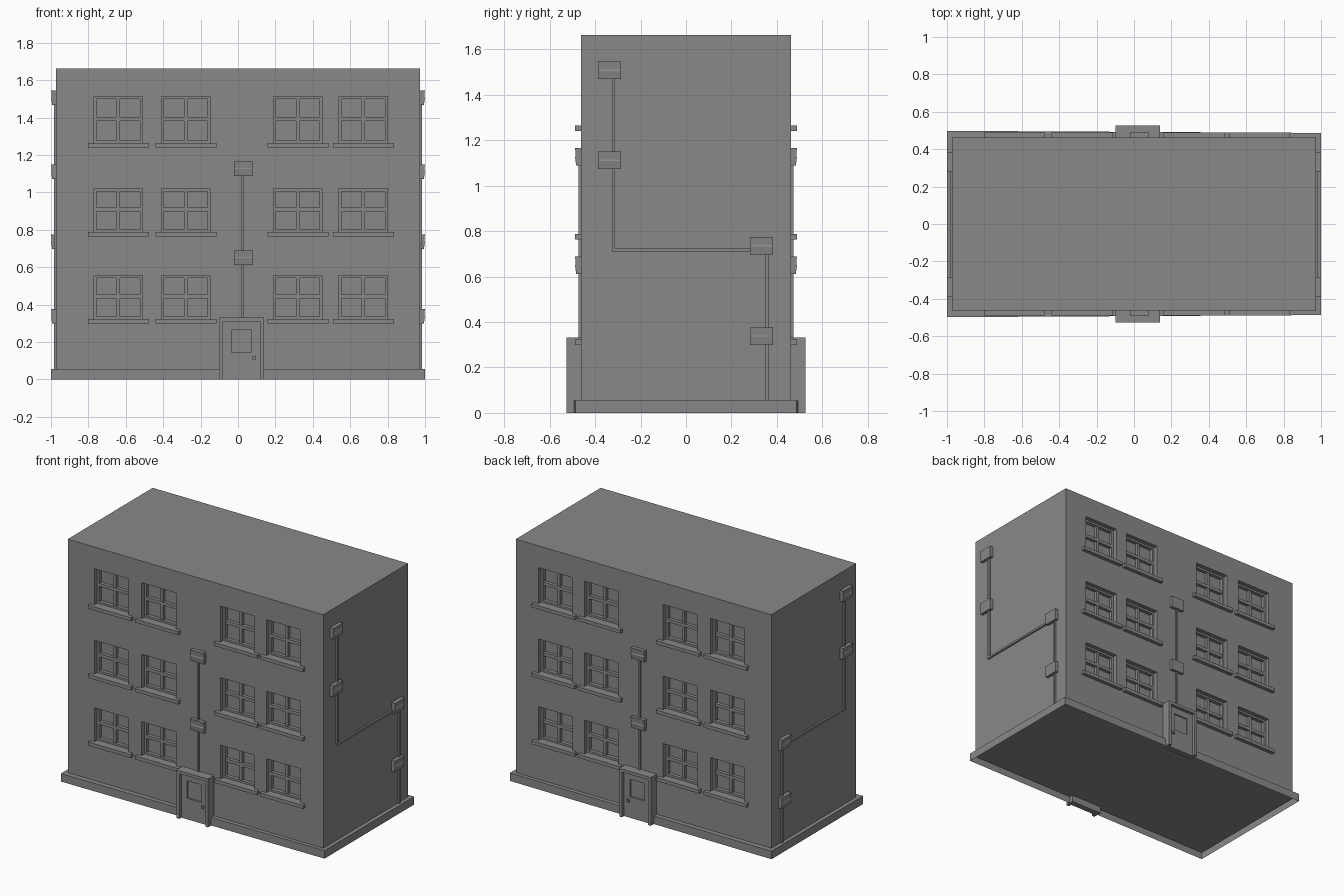
import bpy
import bmesh

if "Cube" in bpy.data.objects:
    bpy.data.objects.remove(bpy.data.objects["Cube"], do_unlink=True)

grey = bpy.data.materials.new("plain grey")
grey.use_nodes = True
colour = (0.25, 0.25, 0.25, 1)
grey.diffuse_color = colour
grey.node_tree.nodes["Principled BSDF"].inputs["Base Color"].default_value = colour

WX, WY, TOP = 0.973, 0.462, 1.662   # wall half width, half depth, roof height
BASE = 0.055                        # plinth height


def add_prism(bm, bottom, top):
    """Closed solid between two matching loops of points."""
    a = [bm.verts.new(p) for p in bottom]
    b = [bm.verts.new(p) for p in top]
    faces = [bm.faces.new(a), bm.faces.new(b)]
    for i in range(len(a)):
        j = (i + 1) % len(a)
        faces.append(bm.faces.new((a[i], a[j], b[j], b[i])))
    return faces


def add_box(bm, x0, x1, y0, y1, z0, z1):
    loop = [(x0, y0), (x1, y0), (x1, y1), (x0, y1)]
    return add_prism(bm, [(x, y, z0) for x, y in loop], [(x, y, z1) for x, y in loop])


def add_frame(bm, x0, x1, y0, y1, z0, z1, w, sill=True):
    """Rectangular frame facing the front, with an optional bottom rail."""
    low = z0 + w if sill else z0
    add_box(bm, x0, x0 + w, y0, y1, low, z1 - w)
    add_box(bm, x1 - w, x1, y0, y1, low, z1 - w)
    add_box(bm, x0, x1, y0, y1, z1 - w, z1)
    if sill:
        add_box(bm, x0, x1, y0, y1, z0, z0 + w)


def finish(name, bm, mirror=None):
    bmesh.ops.recalc_face_normals(bm, faces=bm.faces)
    mesh = bpy.data.meshes.new(name)
    bm.to_mesh(mesh)
    bm.free()
    mesh.materials.append(grey)
    obj = bpy.data.objects.new(name, mesh)
    bpy.context.collection.objects.link(obj)
    if mirror:
        mod = obj.modifiers.new("mirror", 'MIRROR')
        mod.use_axis = [axis == mirror for axis in "xyz"]
        mod.use_mirror_merge = False
    return obj


# Window openings as (left, right, bottom, top)
columns = [(-0.77, -0.51), (-0.41, -0.15), (0.19, 0.45), (0.54, 0.80)]
rows = [(0.322, 0.555), (0.787, 1.02), (1.264, 1.512)]
openings = [c + r for c in columns for r in rows]
RECESS = 0.055

# Walls with the window recesses cut out front and back
bm = bmesh.new()
add_box(bm, -WX, WX, -WY, WY, BASE - 0.005, TOP)
walls = finish("walls", bm)
bm = bmesh.new()
for x0, x1, z0, z1 in openings:
    for s in (-1, 1):
        add_box(bm, x0, x1, *sorted((s * (WY - RECESS), s * (WY + 0.1))), z0, z1)
cutter = finish("window_cutter", bm)
cutter.hide_render = True
cutter.hide_viewport = True
cutter.display_type = 'WIRE'
cut = walls.modifiers.new("window openings", 'BOOLEAN')
cut.object = cutter
cut.operation = 'DIFFERENCE'
cut.solver = 'EXACT'

# Window frames with glazing bars
bm = bmesh.new()
back, face = -WY + RECESS, -WY + 0.03
for x0, x1, z0, z1 in openings:
    add_frame(bm, x0, x1, face, back, z0, z1, 0.014)
    mid_x, mid_z = (x0 + x1) / 2, z0 + 0.52 * (z1 - z0)
    add_box(bm, mid_x - 0.01, mid_x + 0.01, face + 0.004, back, z0 + 0.014, z1 - 0.014)
    add_box(bm, x0 + 0.014, x1 - 0.014, face + 0.002, back, mid_z - 0.011, mid_z + 0.011)
finish("window_frames", bm, "y")

# Window sills
bm = bmesh.new()
for x0, x1, z0, z1 in openings:
    add_box(bm, x0 - 0.031, x1 + 0.035, -0.488, -WY + 0.03, z0 - 0.024, z0)
finish("window_sills", bm, "y")

# Plinth, slightly tapered in plan and hollow underneath
bm = bmesh.new()
plan = [(-1, -0.498), (1, -0.487), (1, 0.487), (-1, 0.498)]
under = add_prism(bm, [(x, y, 0) for x, y in plan], [(x, y, BASE) for x, y in plan])[0]
bmesh.ops.recalc_face_normals(bm, faces=bm.faces)
bmesh.ops.inset_individual(bm, faces=[under], thickness=0.004)
bmesh.ops.translate(bm, verts=under.verts, vec=(0, 0, BASE - 0.008))
finish("plinth", bm)

# Door surround
bm = bmesh.new()
add_frame(bm, -0.10, 0.14, -0.526, -WY, 0, 0.332, 0.021, sill=False)
finish("door_surround", bm, "y")

# Door leaf with a sunken panel
bm = bmesh.new()
add_box(bm, -0.079, -0.035, -0.503, -WY, 0, 0.311)
add_box(bm, 0.073, 0.119, -0.503, -WY, 0, 0.311)
add_box(bm, -0.035, 0.073, -0.503, -WY, 0, 0.145)
add_box(bm, -0.035, 0.073, -0.503, -WY, 0.265, 0.311)
add_box(bm, -0.035, 0.073, -0.494, -WY, 0.145, 0.265)
finish("door", bm, "y")

# Door handle
bm = bmesh.new()
add_box(bm, 0.077, 0.095, -0.513, -0.503, 0.107, 0.125)
finish("door_handle", bm, "y")

# Meter boxes: a shallow ridged profile, drawn as (outward, height)
profile = [(0, 0), (0.021, 0), (0.026, 0.036), (0.023, 0.042), (0.026, 0.077), (0, 0.077)]

bm = bmesh.new()
for z in (1.088, 0.612):
    add_prism(bm, [(-0.022, -WY - d, z + h) for d, h in profile],
              [(0.08, -WY - d, z + h) for d, h in profile])
finish("front_boxes", bm, "y")

bm = bmesh.new()
for y, z in [(-0.388, 1.468), (-0.388, 1.072), (0.281, 0.697), (0.281, 0.299)]:
    add_prism(bm, [(WX + d, y, z + h) for d, h in profile],
              [(WX + d, y + 0.102, z + h) for d, h in profile])
finish("side_boxes", bm, "x")

# Conduits linking the boxes
bm = bmesh.new()
add_box(bm, 0.018, 0.032, -WY - 0.012, -WY, 0.33, 1.1)
finish("front_conduit", bm, "y")

bm = bmesh.new()
add_box(bm, WX, WX + 0.012, -0.326, -0.312, 0.724, 1.5)
add_box(bm, WX, WX + 0.012, -0.326, 0.30, 0.71, 0.724)
add_box(bm, WX, WX + 0.012, 0.348, 0.362, BASE, 0.72)
finish("side_conduit", bm, "x")
